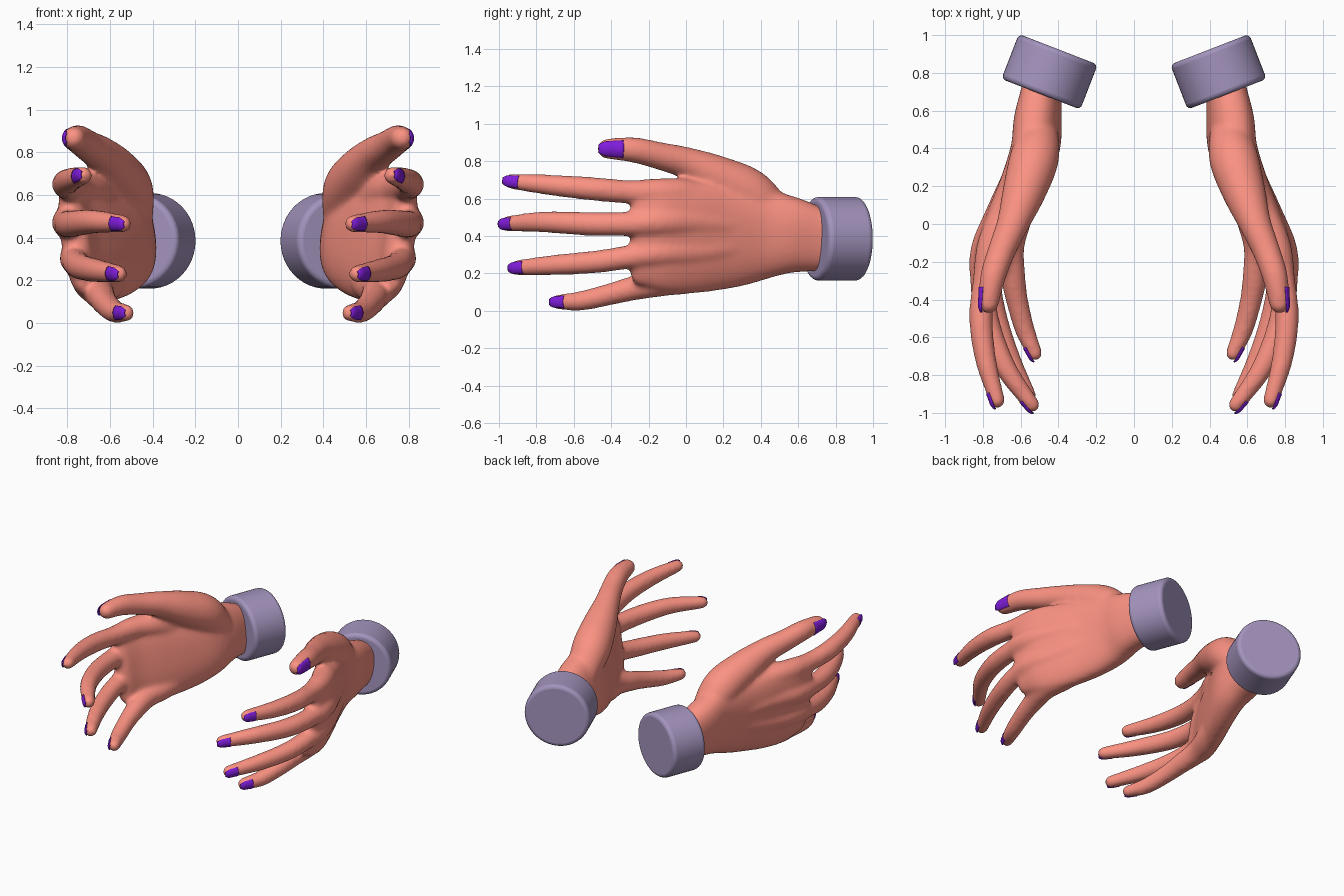
import bpy, bmesh, math
from mathutils import Vector

if "Cube" in bpy.data.objects:
    bpy.data.objects.remove(bpy.data.objects["Cube"])


def material(name, rgb):
    m = bpy.data.materials.new(name)
    m.diffuse_color = (*rgb, 1)
    m.use_nodes = True
    m.node_tree.nodes["Principled BSDF"].inputs["Base Color"].default_value = m.diffuse_color
    return m


def spline(pts, steps=6):
    """Catmull-Rom through points of any size."""
    out = []
    for i in range(len(pts) - 1):
        a, b = pts[max(i - 1, 0)], pts[i]
        c, d = pts[i + 1], pts[min(i + 2, len(pts) - 1)]
        for k in range(steps):
            t = k / steps
            out.append([0.5 * (2 * q + (r - p) * t + (2 * p - 5 * q + 4 * r - s) * t * t
                               + (3 * q - p - 3 * r + s) * t ** 3)
                        for p, q, r, s in zip(a, b, c, d)])
    return out + [list(pts[-1])]


def tube(bm, pts, lean=0.0, power=2.0, n=24):
    """Closed round-ended tube; points are x, y, z, half thickness, half height."""
    path = spline([p if len(p) == 5 else (*p, p[3]) for p in pts])
    pos = [Vector(p[:3]) for p in path]
    rings = []

    def ring(c, t, a, b):
        w = Vector((lean, 0, 1))
        w = (w - t * w.dot(t)).normalized()
        u = t.cross(w)
        vs = []
        for k in range(n):
            co, si = math.cos(math.tau * k / n), math.sin(math.tau * k / n)
            x = math.copysign(abs(co) ** (2 / power), co)
            y = math.copysign(abs(si) ** (2 / power), si)
            vs.append(bm.verts.new(c + u * a * x + w * b * y))
        rings.append(vs)

    last = len(path) - 1
    for i, p in enumerate(path):
        t = (pos[min(i + 1, last)] - pos[max(i - 1, 0)]).normalized()
        cap = min(p[3], p[4])
        angles = [math.radians(d) for d in (20, 40, 60, 78)]
        if i == 0:
            for g in reversed(angles):
                h = cap * (1 - math.cos(g))
                ring(pos[0] - t * cap * math.sin(g), t, p[3] - h, p[4] - h)
        ring(pos[i], t, p[3], p[4])
        if i == last:
            for g in angles:
                h = cap * (1 - math.cos(g))
                ring(pos[i] + t * cap * math.sin(g), t, p[3] - h, p[4] - h)
    for r0, r1 in zip(rings, rings[1:]):
        for k in range(n):
            bm.faces.new((r0[k], r0[(k + 1) % n], r1[(k + 1) % n], r1[k]))
    bm.faces.new(rings[0])
    bm.faces.new(rings[-1])


def nail(bm, pts, length, dorsal):
    """Curved plate wrapped over the back of a fingertip."""
    path = spline(pts)
    p, q = path[-1], path[-4]
    tip, back = Vector(p[:3]), Vector(q[:3])
    t = (tip - back).normalized()
    slope = (q[3] - p[3]) / (tip - back).length
    nrm = (dorsal - t * dorsal.dot(t)).normalized()
    s = t.cross(nrm)
    rows, cols, grid = 10, 8, []
    for i in range(rows + 1):
        u = -length + (length + 0.95 * p[3]) * i / rows
        f = max(u, 0) / p[3]
        rad = p[3] + slope * max(-u, 0)
        rad = rad * math.sqrt(1 - (f / 1.25) ** 2) - 0.002
        half = 0.85 * (1 - 0.3 * f * f)
        grid.append([])
        for j in range(cols + 1):
            g = half * (2 * j / cols - 1)
            grid[-1].append(bm.verts.new(tip + t * u + (nrm * math.cos(g) + s * math.sin(g)) * rad))
    for i in range(rows):
        for j in range(cols):
            bm.faces.new((grid[i][j], grid[i][j + 1], grid[i + 1][j + 1], grid[i + 1][j]))


def finish(bm, name, mat):
    bmesh.ops.recalc_face_normals(bm, faces=bm.faces)
    me = bpy.data.meshes.new(name)
    bm.to_mesh(me)
    bm.free()
    for f in me.polygons:
        f.use_smooth = True
    me.materials.append(mat)
    ob = bpy.data.objects.new(name, me)
    bpy.context.collection.objects.link(ob)
    return ob


skin = material("skin", (0.97, 0.29, 0.225))
polish = material("nail_polish", (0.22, 0.012, 0.72))
cloth = material("cuff_cloth", (0.37, 0.295, 0.51))

# Wrist and palm sections, then each digit from its root to its tip
palm = [(.47, .82, .385, .105, .165), (.49, .70, .385, .105, .175), (.509, .55, .405, .122, .21),
        (.523, .40, .41, .122, .25), (.587, .22, .395, .110, .28), (.672, .03, .392, .100, .302),
        (.737, -.12, .392, .086, .29), (.76, -.23, .39, .070, .26)]
index = [(.56, .35, .50, .08), (.68, .05, .61, .085), (.755, -.12, .632, .077), (.79, -.30, .635, .064),
         (.81, -.50, .652, .063), (.785, -.72, .672, .056), (.724, -.935, .692, .042)]
middle = [(.57, .35, .45, .08), (.70, .05, .475, .088), (.785, -.14, .475, .081), (.802, -.30, .465, .066),
          (.775, -.52, .465, .064), (.68, -.76, .475, .057), (.54, -.957, .465, .042)]
ring_f = [(.56, .35, .36, .08), (.68, .05, .32, .085), (.755, -.14, .31, .077), (.765, -.30, .288, .064),
          (.735, -.48, .262, .061), (.66, -.70, .245, .055), (.56, -.905, .230, .042)]
little = [(.54, .35, .27, .08), (.62, .05, .185, .085), (.657, -.12, .155, .077), (.64, -.28, .121, .066),
          (.62, -.40, .090, .059), (.578, -.56, .053, .053), (.525, -.685, .047, .041)]
thumb = [(.50, .50, .47, .10), (.527, .35, .62, .13), (.582, .17, .715, .115), (.642, 0, .79, .086),
         (.70, -.14, .828, .074), (.747, -.28, .86, .068), (.770, -.42, .866, .055)]
digits = [index, middle, ring_f, little, thumb]

# Hands: overlapping volumes fused into one smooth skin
bm = bmesh.new()
tube(bm, palm, lean=0.15, power=2.4, n=40)
for d in digits:
    tube(bm, d)
hands = finish(bm, "hands", skin)
rm = hands.modifiers.new("fuse", 'REMESH')
rm.mode = 'VOXEL'
rm.voxel_size = 0.013
rm.use_smooth_shade = True
sm = hands.modifiers.new("soften", 'SMOOTH')
sm.factor, sm.iterations = 0.5, 14

# Fingernails
bm = bmesh.new()
for d in digits:
    is_thumb = d is thumb
    nail(bm, d, 0.08 if is_thumb else 0.05, Vector((1, 0, 0)))
nails = finish(bm, "fingernails", polish)
so = nails.modifiers.new("thickness", 'SOLIDIFY')
so.thickness, so.offset = 0.006, 0

# Cuffs: rounded solid drums turned to follow the wrists
bpy.ops.mesh.primitive_cylinder_add(vertices=48, radius=0.224, depth=0.255)
cuffs = bpy.context.object
cuffs.name = "cuffs"
turn = Vector((0.36, -0.93, 0)).to_track_quat('Z', 'Y').to_matrix().to_4x4()
cuffs.data.transform(turn)
for v in cuffs.data.vertices:
    v.co += Vector((.447, .806, .385))
cuffs.data.materials.append(cloth)
bpy.ops.object.shade_smooth_by_angle(angle=math.radians(35))
bv = cuffs.modifiers.new("rounded_rims", 'BEVEL')
bv.width, bv.segments, bv.limit_method = 0.025, 4, 'ANGLE'
bv.angle_limit = math.radians(40)

# The second hand is a mirror image
for ob in (hands, nails, cuffs):
    ob.modifiers.new("other_side", 'MIRROR').use_axis = (True, False, False)
